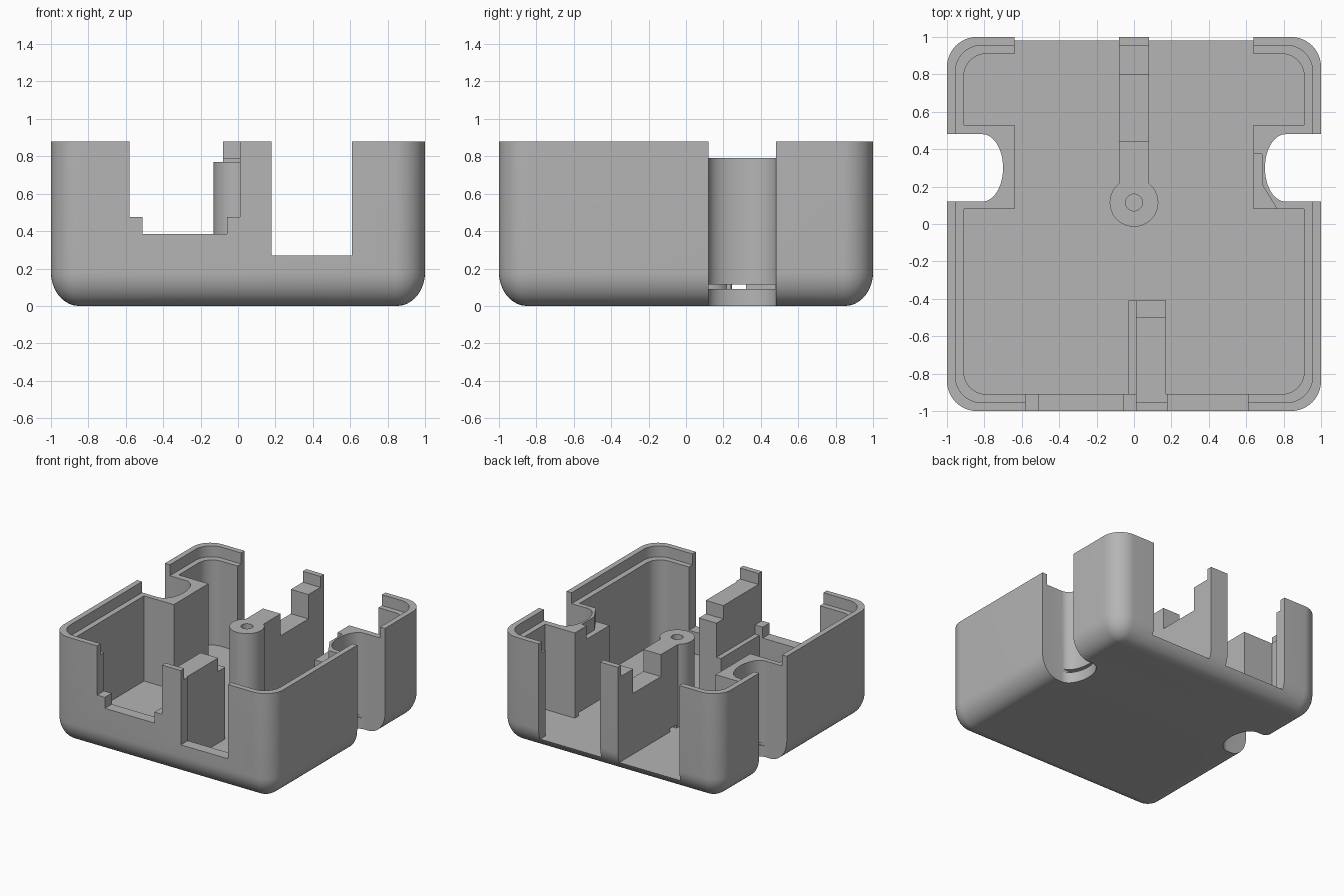
import bpy, bmesh
from math import cos, sin, pi

if "Cube" in bpy.data.objects:
    bpy.data.objects.remove(bpy.data.objects["Cube"], do_unlink=True)

grey = bpy.data.materials.new("light_grey")
grey.use_nodes = True
grey.diffuse_color = (0.46, 0.46, 0.46, 1)
grey.node_tree.nodes["Principled BSDF"].inputs["Base Color"].default_value = (0.46, 0.46, 0.46, 1)


def loft(name, rings):
    """Closed solid through a stack of equal-sized point rings."""
    bm = bmesh.new()
    loops = [[bm.verts.new(p) for p in ring] for ring in rings]
    n = len(loops[0])
    for low, high in zip(loops, loops[1:]):
        for i in range(n):
            j = (i + 1) % n
            bm.faces.new((low[i], low[j], high[j], high[i]))
    bm.faces.new(loops[0][::-1])
    bm.faces.new(loops[-1])
    bmesh.ops.recalc_face_normals(bm, faces=bm.faces)
    mesh = bpy.data.meshes.new(name)
    bm.to_mesh(mesh)
    bm.free()
    mesh.materials.append(grey)
    obj = bpy.data.objects.new(name, mesh)
    bpy.context.collection.objects.link(obj)
    return obj


def prism(name, outline, a, b, axis="z"):
    """Extrude an outline from a to b along z, or a yz outline along x."""
    place = (lambda u, v, t: (u, v, t)) if axis == "z" else (lambda u, v, t: (t, u, v))
    return loft(name, [[place(u, v, t) for u, v in outline] for t in (a, b)])


def box(name, x0, x1, y0, y1, z0, z1):
    return prism(name, [(x0, y0), (x1, y0), (x1, y1), (x0, y1)], z0, z1)


def circle(x, y, r, n=48):
    return [(x + r * cos(2 * pi * i / n), y + r * sin(2 * pi * i / n)) for i in range(n)]


def rounded_square(half, r, z, steps=12):
    pts = []
    for k, (sx, sy) in enumerate(((1, 1), (-1, 1), (-1, -1), (1, -1))):
        for i in range(steps + 1):
            t = pi / 2 * (k + i / steps)
            pts.append((sx * (half - r) + r * cos(t), sy * (half - r) + r * sin(t), z))
    return pts


def cut(target, *cutters):
    bpy.context.view_layer.objects.active = target
    for cutter in cutters:
        cutter.hide_render = True
        mod = target.modifiers.new("cut", "BOOLEAN")
        mod.operation = "DIFFERENCE"
        mod.solver = "EXACT"
        mod.object = cutter
        bpy.ops.object.modifier_apply(modifier=mod.name)
        bpy.data.objects.remove(cutter, do_unlink=True)


FLOOR, SHELF, TOP = 0.09, 0.79, 0.88


def side_recess(s):
    """Round-ended cutter for the vertical channel in one side."""
    arc = [(s * (0.81 - 0.11 * sin(pi * i / 24)), 0.3 - 0.18 * cos(pi * i / 24)) for i in range(25)]
    return prism("recess_cutter", [(s * 1.2, 0.12)] + arc + [(s * 1.2, 0.48)], -0.2, 1.2)


# Outer body with rounded lower edge
rings = []
for i in range(13):
    t = pi / 2 * i / 12
    inset = 0.15 * (1 - sin(t))
    rings.append(rounded_square(1 - inset, 0.16 - inset, 0.18 * (1 - cos(t))))
rings.append(rounded_square(1, 0.16, TOP))
shell = loft("case_shell", rings)

# Hollow inside and stepped rim
cut(shell,
    loft("cavity", [rounded_square(0.91, 0.12, z) for z in (FLOOR, 1.2)]),
    loft("rim_step", [rounded_square(0.955, 0.14, z) for z in (SHELF, 1.3)]))

# Openings in the back and front walls, and side recesses
cut(shell,
    box("back_opening_a", -0.64, -0.08, 0.8, 1.2, FLOOR, 1.4),
    box("back_opening_b", 0.08, 0.64, 0.8, 1.2, FLOOR, 1.4),
    box("front_opening_a", -0.58, 0.01, -1.2, -0.8, 0.475, 1.4),
    box("front_opening_b", -0.51, -0.06, -1.2, -0.8, 0.385, 1.4),
    box("front_opening_c", 0.18, 0.61, -1.2, -0.8, 0.27, 1.4),
    side_recess(1), side_recess(-1))

# Blocks around the side recesses, with a thin strap slot near the floor
parts = [shell]
for s, side in ((1, "left"), (-1, "right")):
    x0, x1 = sorted((s * 0.64, s * 0.92))
    block = box(side + "_recess_block", x0, x1, 0.08, 0.53, FLOOR - 0.01, SHELF)
    cut(block, side_recess(s))
    x0, x1 = sorted((s * 0.55, s * 0.85))
    cut(block, box("strap_slot", x0, x1, 0.121, 0.479, FLOOR, 0.115))
    if s > 0:
        notch = [(0.6, 0.375), (0.685, 0.375), (0.685, 0.21), (0.765, 0.08), (0.765, 0), (0.6, 0)]
        cut(block, prism("notch", notch, 0.68, 1.2))
    parts.append(block)

# Screw boss and the stepped rib joining it to the back wall
boss = prism("screw_boss", circle(0, 0.115, 0.13), FLOOR - 0.01, 0.77)
cut(boss, prism("screw_hole", circle(0, 0.115, 0.045, 32), 0.3, 1))
rib = prism("back_rib", [(0.2, 0.08), (0.93, 0.08), (0.93, SHELF), (0.8, SHELF), (0.8, 0.59),
                         (0.44, 0.59), (0.44, 0.77), (0.2, 0.77)], -0.08, 0.08, "x")
cut(rib, box("strap_passage", -0.3, 0.3, 0.24, 0.32, FLOOR, 0.115))

# Stepped front block and the low strip beside it
front_block = prism("front_block", [(-0.92, 0.08), (-0.41, 0.08), (-0.41, 0.68), (-0.5, 0.68),
                                    (-0.5, SHELF), (-0.92, SHELF)], 0.01, 0.17, "x")
strip = box("front_strip", -0.03, 0.01, -0.92, -0.41, FLOOR - 0.01, 0.4)
parts += [boss, rib, front_block, strip]

# Smooth the curved walls, keep edges sharp
bpy.ops.object.select_all(action="DESELECT")
for part in parts:
    part.select_set(True)
bpy.context.view_layer.objects.active = shell
bpy.ops.object.shade_smooth_by_angle(angle=pi / 6)
